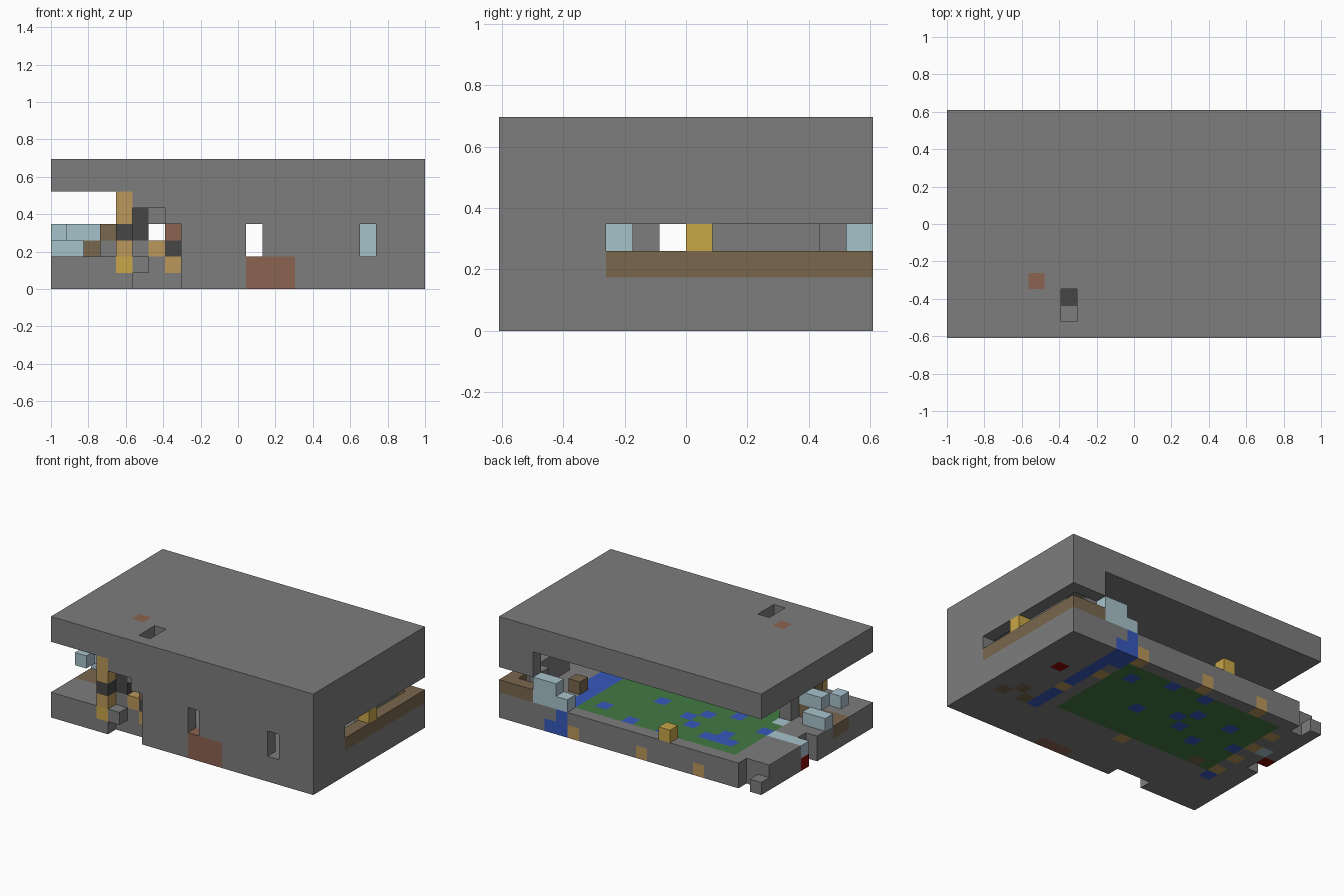
import bpy
import bmesh
from mathutils import Vector

cube = bpy.data.objects.get("Cube")
if cube:
    bpy.data.objects.remove(cube)

# Block grid: NX x NY x NZ cells, the long side is two units
NX, NY, NZ = 23, 14, 8
S = 2 / NX

COLOURS = {
    "grey": (.205, .205, .205), "charcoal": (.062, .062, .062),
    "tan": (.49, .31, .105), "gold": (.58, .38, .065),
    "brown": (.19, .135, .075), "rust": (.26, .125, .08),
    "green": (.055, .19, .055), "blue": (.038, .1, .5),
    "red": (.24, .004, .002), "pale_blue": (.39, .54, .60),
}
MATS = {}
for name, rgb in COLOURS.items():
    m = bpy.data.materials.new(name)
    m.use_nodes = True
    m.diffuse_color = (*rgb, 1)
    m.node_tree.nodes["Principled BSDF"].inputs["Base Color"].default_value = (*rgb, 1)
    MATS[name] = m

parts = {}


def span(v):
    return range(v[0], v[1] + 1) if isinstance(v, tuple) else (v,)


def cells(i, j, k):
    return [(a, b, c) for a in span(i) for b in span(j) for c in span(k)]


def fill(part, i, j, k, colour="grey"):
    """Fill an inclusive range of cells with a colour."""
    for c in cells(i, j, k):
        parts.setdefault(part, {})[c] = colour


def cut(part, i, j, k):
    for c in cells(i, j, k):
        parts[part].pop(c, None)


# Floor slab with lawn, stream and scattered tiles
BOTH = (0, 1)
fill("floor", (0, 22), (0, 13), BOTH)
fill("floor", (3, 16), (5, 12), BOTH, "green")
fill("floor", 18, (4, 9), BOTH, "blue")
fill("floor", 17, (4, 13), 1, "blue")
fill("floor", 18, (10, 13), 0, "blue")
fill("floor", 17, (12, 13), 0, "blue")
fill("floor", (4, 6), 11, 1, "blue")
for i, j in ((15, 11), (12, 12), (12, 8), (9, 9), (8, 10), (9, 12), (8, 8),
             (6, 7), (3, 8), (5, 10), (2, 4)):
    fill("floor", i, j, BOTH, "blue")
for i, j in ((18, 7), (17, 10), (10, 4), (2, 9), (2, 11), (2, 7), (2, 5),
             (16, 13), (10, 13), (5, 13)):
    fill("floor", i, j, 0, "tan")
for i, j in ((21, 4), (20, 5), (19, 4), (4, 5)):
    fill("floor", i, j, 0, "brown")
for i, j in ((0, 8), (20, 9)):
    fill("floor", i, j, 0, "red")
fill("floor", 1, 9, 0, "pale_blue")
fill("floor", (0, 2), 8, 1, "pale_blue")
fill("floor", 3, (5, 6), 1, "pale_blue")
fill("floor", (0, 2), (3, 4), 1, "brown")
cut("floor", (0, 1), 13, BOTH)
cut("floor", 0, 7, BOTH)
cut("floor", (5, 7), 0, BOTH)
fill("floor", 0, 13, 0)
fill("floor", 7, 1, 1, "tan")

# Roof with a small shaft and one coloured tile
fill("roof", (0, 22), (0, 13), (6, 7))
cut("roof", 7, (1, 2), (6, 7))
fill("roof", 5, 3, 7, "rust")

# Front wall with door, windows and stepped entrance
fill("front_wall", (8, 22), 0, (2, 5))
cut("front_wall", 12, 0, (2, 3))
cut("front_wall", 19, 0, (2, 3))
fill("front_wall", (5, 7), 0, 5)
fill("front_wall", 7, 0, 4)
fill("floor", (12, 14), 0, BOTH, "rust")

# Side wall with strip window wrapping the back corner
fill("side_wall", 22, (1, 13), (2, 5))
fill("side_wall", (20, 21), 13, (2, 5))
cut("side_wall", (20, 22), 13, 3)
cut("side_wall", 22, (4, 12), 3)
fill("side_wall", 22, (4, 13), 2, "brown")
fill("side_wall", (20, 21), 13, 2, "brown")
fill("window_lamp", 22, 7, 3, "gold")
fill("inner_wall", 21, (8, 11), (2, 3))
fill("inner_wall", 20, 12, (2, 3))

# Entrance post and steps
fill("entrance_post", 4, 0, (2, 5), "tan")
fill("entrance_post", 4, 0, 3, "charcoal")
fill("floor", 4, 0, 1, "gold")
fill("entrance_step", 5, 0, 1)
fill("entrance_blocks", 5, 1, (3, 4), "charcoal")
fill("entrance_blocks", 5, 1, 2)
fill("entrance_blocks", 6, 1, 4)
fill("entrance_blocks", 6, 1, 2, "tan")
fill("entrance_blocks", 7, 1, 4)
fill("entrance_blocks", 7, 1, 3, "rust")
fill("entrance_blocks", 7, 1, 2, "charcoal")
fill("shaft_block", 7, 2, 5, "charcoal")

# Loose furniture blocks
fill("open_side_glass", 0, 3, 3, "pale_blue")
fill("open_side_glass", (1, 2), 4, 3, "pale_blue")
fill("open_side_glass", (0, 1), 5, 2, "pale_blue")
fill("open_side_stand", 3, 2, 2)
fill("open_side_stand", 3, 2, 3, "brown")
fill("open_side_stand", 2, 4, 2, "brown")
fill("open_side_stand", 3, 5, (2, 3))
fill("back_glass", (17, 19), 13, 2, "pale_blue")
fill("back_glass", (18, 19), 13, 3, "pale_blue")
fill("back_lamp", 8, 13, 2, "gold")
fill("stool", 18, 10, 2, "brown")

# Turn each part into a mesh of its exposed square faces
solid = {c for p in parts.values() for c in p}
AXES = [Vector(v) for v in ((1, 0, 0), (0, 1, 0), (0, 0, 1))]
ORIGIN = Vector((NX / 2, NY / 2, 0))
for name, blocks in parts.items():
    bm = bmesh.new()
    used = sorted(set(blocks.values()))
    for c, colour in blocks.items():
        mid = Vector(c) + Vector((.5, .5, .5)) - ORIGIN
        for a in range(3):
            for sign in (-1, 1):
                n = AXES[a] * sign
                if tuple(int(x) for x in Vector(c) + n) in solid:
                    continue
                u, v = AXES[(a + 1) % 3] / 2, AXES[(a + 2) % 3] / 2 * sign
                o = mid + n / 2
                f = bm.faces.new([bm.verts.new(p * S) for p in
                                  (o - u - v, o + u - v, o + u + v, o - u + v)])
                f.material_index = used.index(colour)
    bmesh.ops.remove_doubles(bm, verts=bm.verts, dist=S / 100)
    mesh = bpy.data.meshes.new(name)
    bm.to_mesh(mesh)
    bm.free()
    for colour in used:
        mesh.materials.append(MATS[colour])
    bpy.context.collection.objects.link(bpy.data.objects.new(name, mesh))
